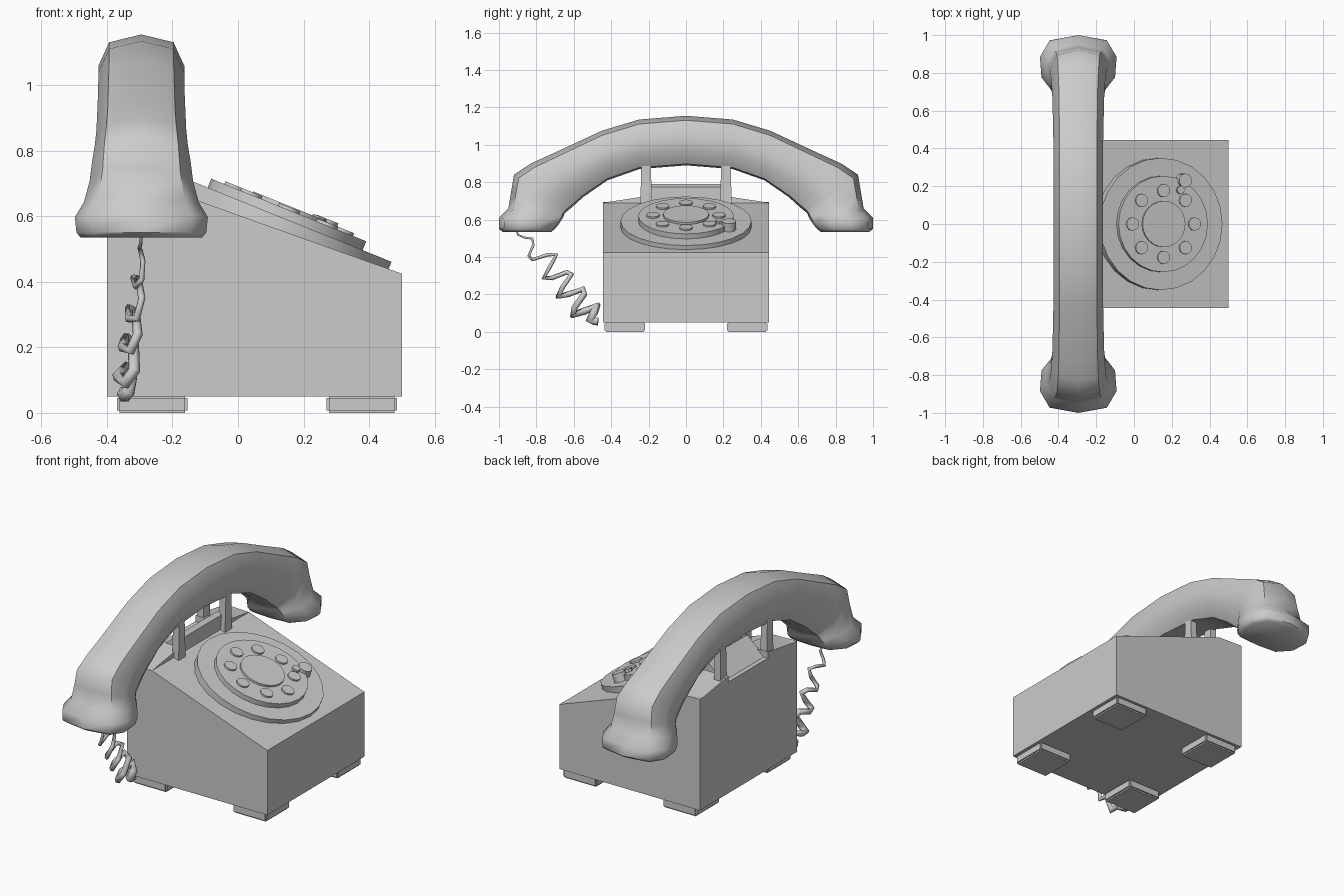
import bpy, bmesh
from math import sin, cos, pi, radians
from mathutils import Vector, Matrix

if "Cube" in bpy.data.objects:
    bpy.data.objects.remove(bpy.data.objects["Cube"])


def finish(bm, name, smooth=None):
    bmesh.ops.recalc_face_normals(bm, faces=bm.faces[:])
    me = bpy.data.meshes.new(name)
    bm.to_mesh(me)
    bm.free()
    ob = bpy.data.objects.new(name, me)
    bpy.context.collection.objects.link(ob)
    if smooth:
        bpy.ops.object.select_all(action='DESELECT')
        ob.select_set(True)
        bpy.context.view_layer.objects.active = ob
        bpy.ops.object.shade_smooth_by_angle(angle=radians(smooth))
    return ob


def bridge(bm, rings):
    loops = [[bm.verts.new(p) for p in r] for r in rings]
    n = len(loops[0])
    for a, b in zip(loops, loops[1:]):
        for i in range(n):
            j = (i + 1) % n
            bm.faces.new((a[i], a[j], b[j], b[i]))
    bm.faces.new(loops[0])
    bm.faces.new(loops[-1])


def prism_y(name, prof, y0, y1):
    bm = bmesh.new()
    bridge(bm, [[(x, y, z) for x, z in prof] for y in (y0, y1)])
    return finish(bm, name)


def prism_x(name, prof, x0, x1):
    bm = bmesh.new()
    bridge(bm, [[(x, y, z) for y, z in prof] for x in (x0, x1)])
    return finish(bm, name)


# Sloped body
prism_y("body", [(-.4, .05), (.5, .05), (.5, .425), (-.24, .69), (-.4, .695)], -.445, .445)

# Feet
for i, x in enumerate((-.262, .378)):
    for j, y in enumerate((-.328, .328)):
        bm = bmesh.new()
        bmesh.ops.create_cube(bm, size=1, matrix=Matrix.Translation((x, y, .0265))
                              @ Matrix.Diagonal((.216, .216, .053, 1)))
        bmesh.ops.bevel(bm, geom=bm.edges[:], offset=.008, segments=2, affect='EDGES')
        finish(bm, f"foot_{i}{j}", 40)

# Cradle: shoulders, prongs and cross bar
for s, side in ((-1, "left"), (1, "right")):
    prism_x(f"cradle_shoulder_{side}",
            [(s * .445, .69), (s * .18, .73), (s * .18, .66), (s * .445, .66)], -.4, -.24)
    for x, end in ((-.37, "back"), (-.23, "front")):
        prism_x(f"cradle_prong_{side}_{end}",
                [(s * .18, .66), (s * .245, .66), (s * .238, .92), (s * .19, .92)],
                x - .02, x + .02)
prism_y("cradle_bar", [(-.4, .67), (-.24, .67), (-.235, .775), (-.26, .79)], -.19, .19)

# Dial, stacked on a tilted plane
tilt = Matrix.Translation((.13, 0, .558)) @ Matrix.Rotation(radians(22), 4, 'Y')


def disc(name, r, z0, z1, sides, u=0, v=0):
    bm = bmesh.new()
    bmesh.ops.create_cone(bm, cap_ends=True, segments=sides, radius1=r, radius2=r,
                          depth=z1 - z0, matrix=tilt @ Matrix.Translation((u, v, (z0 + z1) / 2)))
    return finish(bm, name, 40)


disc("dial_base", .35, -.02, .037, 24)
disc("dial_wheel", .255, .03, .066, 24)
disc("dial_centre", .122, .06, .078, 24)
for k in range(8):
    a = k * pi / 4
    disc(f"finger_button_{k}", .035, .06, .075, 12, .177 * cos(a), .177 * sin(a))
disc("finger_stop", .038, .03, .085, 10, .12, .23)
disc("finger_stop_tip", .022, .06, .083, 8, .095, .18)

# Handset: rings from (top y, z), (bottom y, z) and half width, mirrored to both ends
half = [((-1.0 + .02, .535), (-.72, .535), .185),
        ((-1.0, .55), (-.70, .55), .198),
        ((-1.0, .61), (-.68, .575), .203),
        ((-.95, .66), (-.655, .615), .175),
        ((-.935, .75), (-.65, .63), .158),
        ((-.92, .84), (-.635, .645), .15),
        ((-.83, .90), (-.605, .67), .142),
        ((-.73, .945), (-.55, .72), .137),
        ((-.45, 1.075), (-.42, .81), .132),
        ((-.25, 1.135), (-.25, .87), .131)]
full = half + [((0, 1.155), (0, .89), .131)] + [
    ((-t[0], t[1]), (-b[0], b[1]), w) for t, b, w in reversed(half)]
section = [(0, 0), (.75, .09), (1, .36), (.96, .7), (.62, .97), (0, 1)]
section += [(-u, v) for u, v in section[-2:0:-1]]
bm = bmesh.new()
rings = []
for t, b, w in full:
    t, b = Vector((-.295, *t)), Vector((-.295, *b))
    rings.append([t.lerp(b, v) + Vector((u * w, 0, 0)) for u, v in section])
bridge(bm, rings)
finish(bm, "handset", 50)

# Coiled cord, thickening towards the base
path = [Vector(p) for p in ((-.295, -.91, .545), (-.30, -.80, .43), (-.315, -.70, .32),
                            (-.33, -.62, .22), (-.34, -.54, .115), (-.345, -.47, .055))]
cu = bpy.data.curves.new("cord", 'CURVE')
cu.dimensions = '3D'
cu.bevel_depth = .024
cu.bevel_resolution = 1
cu.use_fill_caps = True
sp = cu.splines.new('POLY')
n = 26
sp.points.add(n)
for i in range(n + 1):
    t = i / n
    f = min(t * 5, 4.999)
    c = path[int(f)].lerp(path[int(f) + 1], f % 1)
    a = pi * .75 + i * pi / 2.4
    amp = min(1, t * 4) * min(1, (1 - t) * 6)
    c = c + amp * (Vector((.012 + .015 * t, 0, 0)) * sin(a) + Vector((0, .055, .042)) * cos(a))
    sp.points[i].co = (*c, 1)
    sp.points[i].radius = .2 + .8 * t
ob = bpy.data.objects.new("cord", cu)
bpy.context.collection.objects.link(ob)
